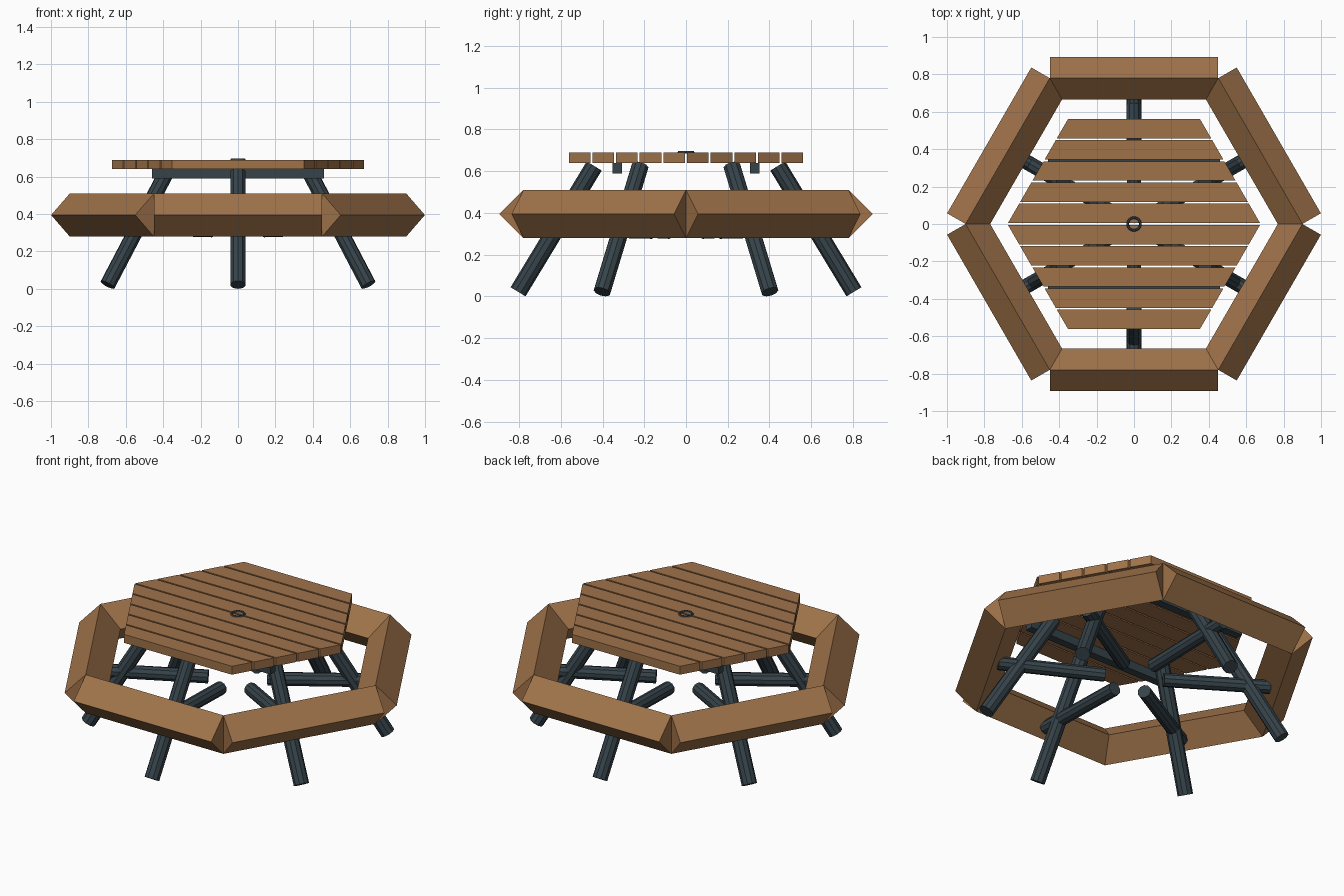
import bpy, bmesh
from math import radians, sin, cos, pi, sqrt
from mathutils import Vector, Matrix

cube = bpy.data.objects.get("Cube")
if cube:
    bpy.data.objects.remove(cube, do_unlink=True)


def material(name, color):
    m = bpy.data.materials.new(name)
    m.use_nodes = True
    m.diffuse_color = color
    m.node_tree.nodes["Principled BSDF"].inputs["Base Color"].default_value = color
    return m


WOOD = material("warm wood", (0.35, 0.17, 0.068, 1))
METAL = material("dark slate metal", (0.036, 0.056, 0.068, 1))


def finish(bm, name, mat):
    bmesh.ops.recalc_face_normals(bm, faces=bm.faces)
    mesh = bpy.data.meshes.new(name)
    bm.to_mesh(mesh)
    bm.free()
    mesh.materials.append(mat)
    ob = bpy.data.objects.new(name, mesh)
    bpy.context.collection.objects.link(ob)
    return ob


def prism(name, outline, z0, z1, mat):
    """Extrude a flat outline from z0 up to z1."""
    bm = bmesh.new()
    face = bm.faces.new([bm.verts.new((x, y, z0)) for x, y in outline])
    new = bmesh.ops.extrude_face_region(bm, geom=[face])["geom"]
    verts = [v for v in new if isinstance(v, bmesh.types.BMVert)]
    bmesh.ops.translate(bm, verts=verts, vec=(0, 0, z1 - z0))
    return finish(bm, name, mat)


def rod(name, a, b, radius, sides, mat, spin=0):
    """Straight bar with flat ends between two points."""
    a, b = Vector(a), Vector(b)
    axis = b - a
    place = (Matrix.Translation((a + b) / 2)
             @ axis.to_track_quat("Z", "Y").to_matrix().to_4x4()
             @ Matrix.Rotation(spin, 4, "Z"))
    bm = bmesh.new()
    bmesh.ops.create_cone(bm, cap_ends=True, segments=sides, radius1=radius,
                          radius2=radius, depth=axis.length, matrix=place)
    return finish(bm, name, mat)


# Table top: ten planks trimmed to a hexagon
CORNER, PITCH, GAP = 0.677, 0.1133, 0.0095
for i in range(10):
    y0 = (i - 5) * PITCH + GAP / 2
    y1 = y0 + PITCH - GAP
    w0, w1 = (CORNER - abs(y) / sqrt(3) for y in (y0, y1))
    prism(f"table_plank_{i + 1}", [(-w0, y0), (w0, y0), (w1, y1), (-w1, y1)],
          0.64, 0.69, WOOD)

# Square bearers under the planks
for side, y in (("front", -0.33), ("back", 0.33)):
    prism(f"{side}_bearer", [(-0.46, y - 0.023), (0.46, y - 0.023),
                             (0.46, y + 0.023), (-0.46, y + 0.023)],
          0.59, 0.64, METAL)

# Six sides: diamond bench beam, splayed leg and bench support
for k in range(6):
    ang = radians(30 + 60 * k)
    out = Vector((cos(ang), sin(ang), 0))
    along = Vector((-sin(ang), cos(ang), 0))
    up = Vector((0, 0, 1))

    def at(r, z):
        return out * r + up * z

    mid = at(0.78, 0.395)
    rod(f"bench_{k + 1}", mid - along * 0.45, mid + along * 0.45,
        0.114, 4, WOOD)
    rod(f"leg_{k + 1}", at(0.805, 0.022), at(0.44, 0.625), 0.042, 10, METAL)
    rod(f"bench_support_{k + 1}", at(0.16, 0.314), at(0.74, 0.328),
        0.038, 10, METAL)

# Parasol ring in the middle of the table
bpy.ops.mesh.primitive_torus_add(major_segments=16, minor_segments=6,
                                 major_radius=0.034, minor_radius=0.007,
                                 location=(0, 0, 0.69))
ring = bpy.context.object
ring.name = "parasol_ring"
ring.data.materials.append(METAL)
